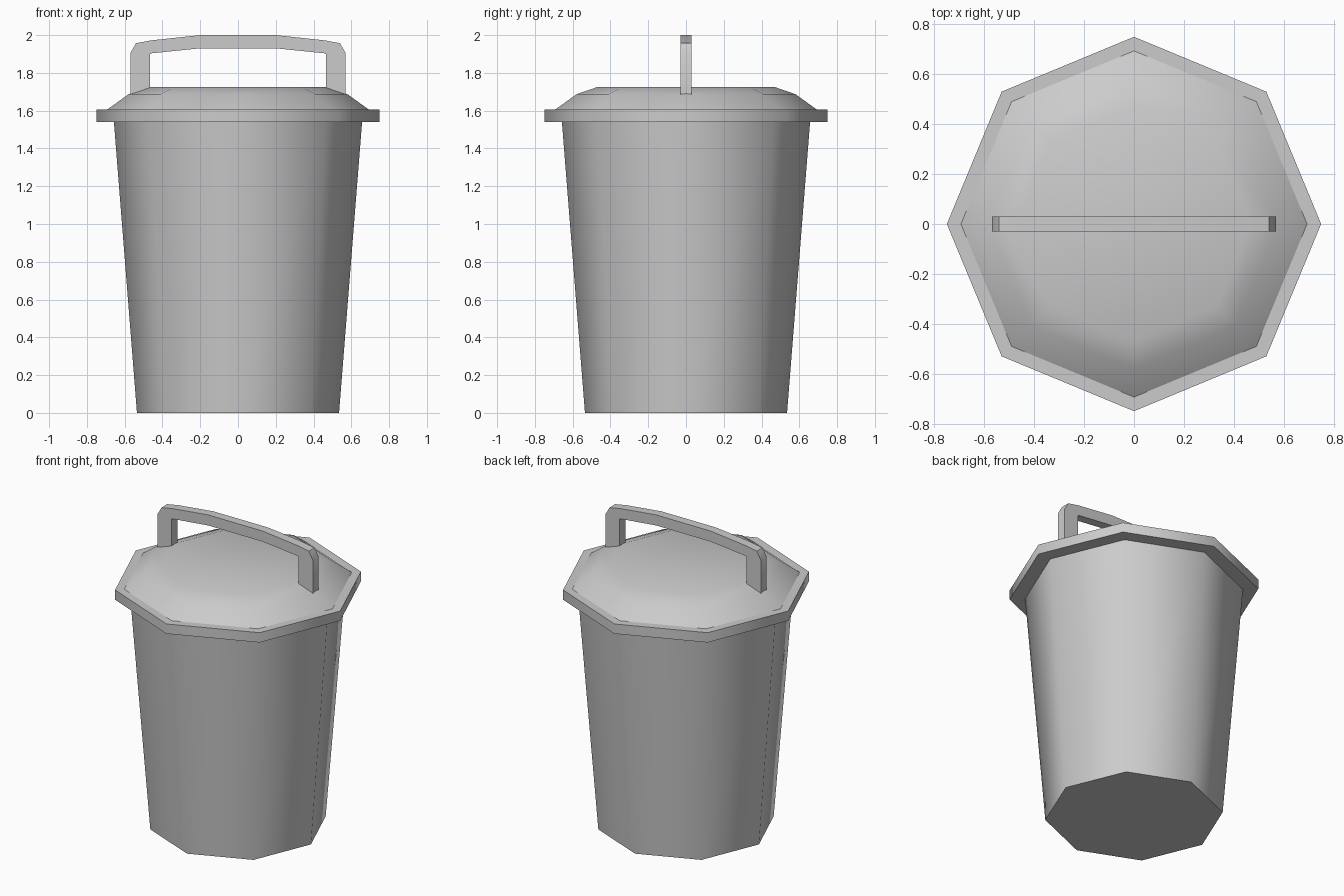
import bpy
import math

cube = bpy.data.objects.get("Cube")
if cube:
    bpy.data.objects.remove(cube, do_unlink=True)

SIDES = 8

grey = bpy.data.materials.new("light_grey_metal")
grey.use_nodes = True
colour = (0.6, 0.6, 0.6, 1)
grey.diffuse_color = colour
grey.node_tree.nodes["Principled BSDF"].inputs["Base Color"].default_value = colour


def make_object(name, verts, faces, smooth_angle):
    mesh = bpy.data.meshes.new(name)
    mesh.from_pydata(verts, [], faces)
    mesh.materials.append(grey)
    obj = bpy.data.objects.new(name, mesh)
    bpy.context.collection.objects.link(obj)
    bpy.ops.object.select_all(action='DESELECT')
    obj.select_set(True)
    bpy.context.view_layer.objects.active = obj
    bpy.ops.object.shade_smooth_by_angle(angle=math.radians(smooth_angle))
    return obj


def lathe(name, profile, smooth_angle=50):
    """Turn a (radius, height) profile, listed bottom to top, into a capped octagonal solid."""
    verts = [(r * math.cos(math.tau * i / SIDES), r * math.sin(math.tau * i / SIDES), z)
             for r, z in profile for i in range(SIDES)]
    faces = [tuple(reversed(range(SIDES)))]
    for ring in range(len(profile) - 1):
        a, b = ring * SIDES, (ring + 1) * SIDES
        for i in range(SIDES):
            j = (i + 1) % SIDES
            faces.append((a + i, a + j, b + j, b + i))
    faces.append(tuple(range(len(verts) - SIDES, len(verts))))
    return make_object(name, verts, faces, smooth_angle)


# Tapered bin body, lid rim and domed lid
lathe("bin_body", [(0.535, 0), (0.657, 1.54)])
lathe("lid_rim", [(0.75, 1.54), (0.75, 1.605)])
lathe("lid_dome", [(0.695, 1.604), (0.58, 1.687), (0.47, 1.725)])

# Arched handle: paired outer and inner points, mirrored across the middle
outer = [(0.57, 1.685), (0.57, 1.905), (0.54, 1.957), (0.46, 1.972), (0.2, 2.0)]
inner = [(0.465, 1.685), (0.465, 1.8), (0.465, 1.9), (0.455, 1.904), (0.2, 1.93)]
outer += [(-x, z) for x, z in reversed(outer)]
inner += [(-x, z) for x, z in reversed(inner)]
verts = []
for (xo, zo), (xi, zi) in zip(outer, inner):
    verts += [(xo, -0.03, zo), (xo, 0.03, zo), (xi, 0.03, zi), (xi, -0.03, zi)]
faces = [(3, 2, 1, 0)]
for k in range(len(outer) - 1):
    a, b = 4 * k, 4 * (k + 1)
    faces += [(a + i, a + (i + 1) % 4, b + (i + 1) % 4, b + i) for i in range(4)]
end = len(verts) - 4
faces.append((end, end + 1, end + 2, end + 3))
make_object("lid_handle", verts, faces, 30)
